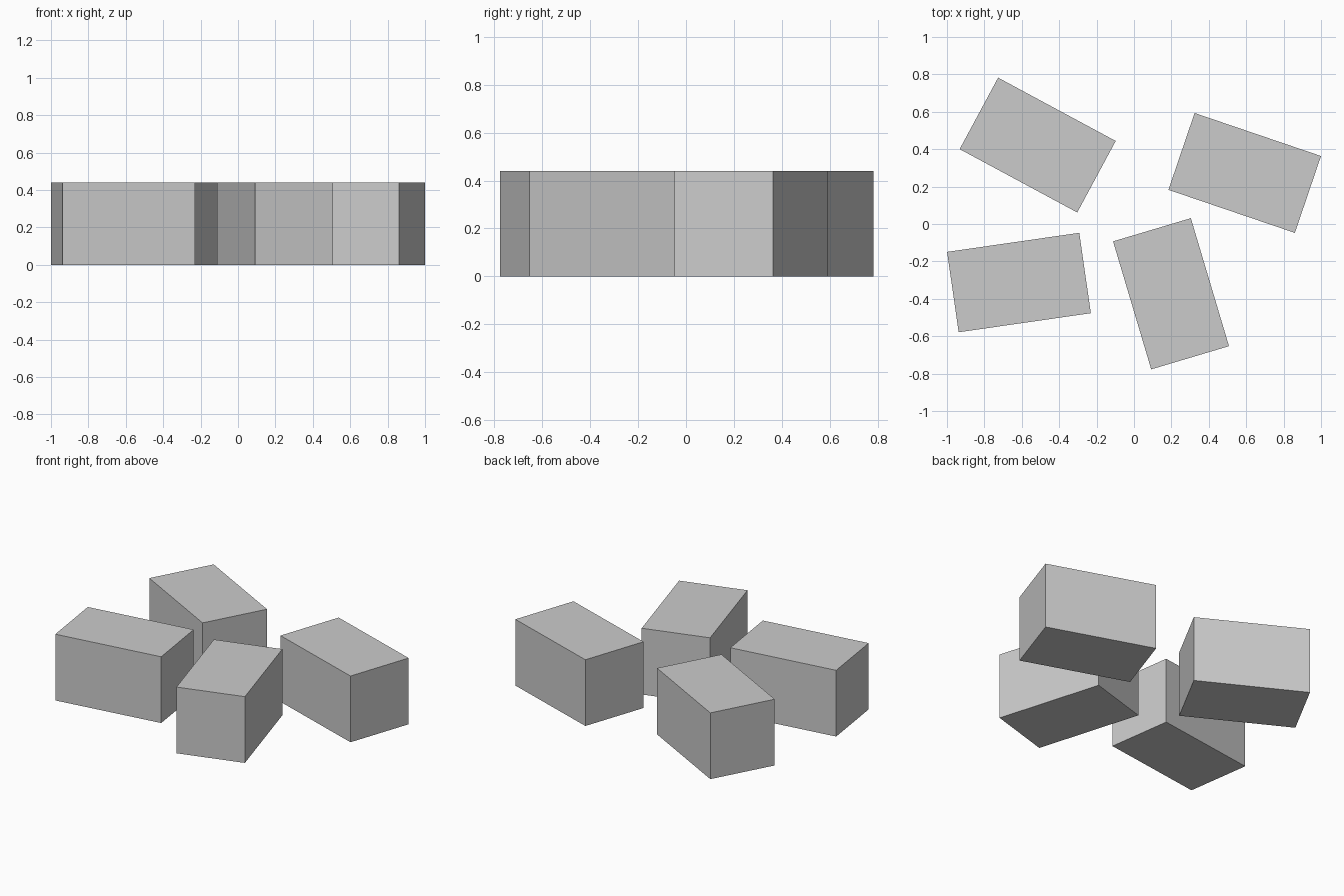
import bpy
from math import radians

if "Cube" in bpy.data.objects:
    bpy.data.objects.remove(bpy.data.objects["Cube"])

LENGTH, WIDTH, HEIGHT = 0.714, 0.434, 0.44


def add_block(name, x, y, angle):
    """Identical block standing on the ground, turned about z."""
    bpy.ops.mesh.primitive_cube_add(size=1, location=(x, y, HEIGHT / 2),
                                    rotation=(0, 0, radians(angle)))
    block = bpy.context.object
    block.name = name
    block.scale = (LENGTH, WIDTH, HEIGHT)


# Four loosely scattered blocks: name, centre x, centre y, turn in degrees
for block in (
    ("back_left_block", -0.515, 0.422, -28.3),
    ("back_right_block", 0.592, 0.273, -18.8),
    ("front_left_block", -0.615, -0.313, 8.2),
    ("front_right_block", 0.198, -0.373, -73.4),
):
    add_block(*block)
